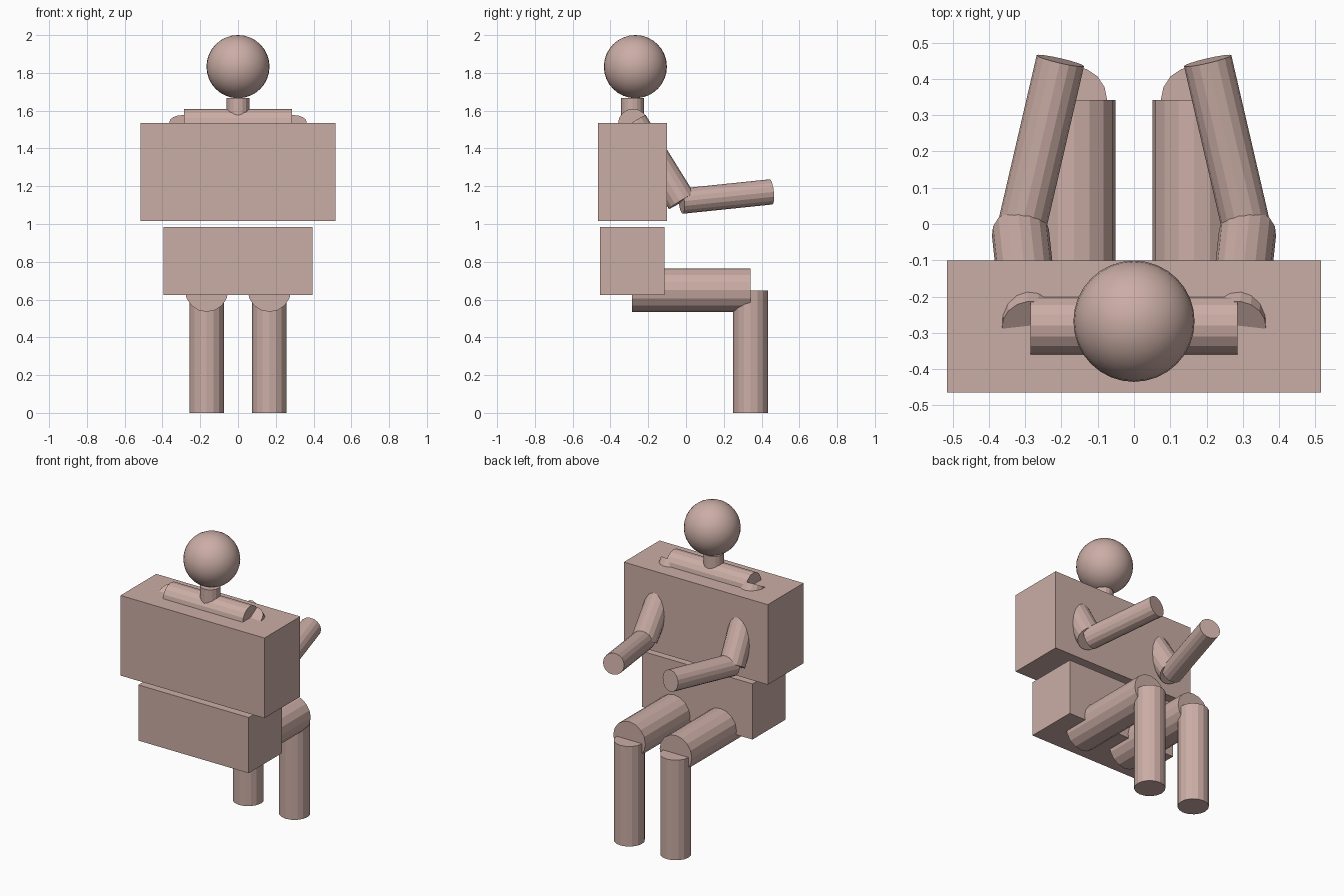
import bpy
from mathutils import Vector

if "Cube" in bpy.data.objects:
    bpy.data.objects.remove(bpy.data.objects["Cube"], do_unlink=True)

# Single skin-clay colour
clay = bpy.data.materials.new("dusty_pink_clay")
clay.use_nodes = True
colour = (0.60, 0.42, 0.38, 1.0)
clay.diffuse_color = colour
bsdf = next(n for n in clay.node_tree.nodes if n.type == 'BSDF_PRINCIPLED')
bsdf.inputs["Base Color"].default_value = colour


def finish(name):
    ob = bpy.context.object
    ob.name = name
    ob.data.name = name
    ob.data.materials.clear()
    ob.data.materials.append(clay)
    return ob


def box(name, low, high):
    low, high = Vector(low), Vector(high)
    bpy.ops.mesh.primitive_cube_add(size=1, location=(low + high) / 2)
    bpy.context.object.scale = high - low
    bpy.ops.object.transform_apply(location=False, rotation=False, scale=True)
    return finish(name)


def rod(name, start, end, radius, sides=16):
    """Capped cylinder running from start to end."""
    start, end = Vector(start), Vector(end)
    axis = end - start
    bpy.ops.mesh.primitive_cylinder_add(vertices=sides, radius=radius, depth=axis.length,
                                        location=(start + end) / 2)
    ob = bpy.context.object
    ob.rotation_mode = 'QUATERNION'
    ob.rotation_quaternion = axis.to_track_quat('Z', 'Y')
    return finish(name)


# Trunk blocks
box("chest", (-0.515, -0.465, 1.017), (0.515, -0.10, 1.535))
box("pelvis", (-0.395, -0.455, 0.625), (0.395, -0.115, 0.985))

# Shoulder bar, neck and head
rod("shoulder_bar", (-0.285, -0.28, 1.53), (0.285, -0.28, 1.53), 0.08)
rod("neck", (0, -0.283, 1.53), (0, -0.283, 1.667), 0.061)
bpy.ops.mesh.primitive_uv_sphere_add(segments=32, ring_count=16, radius=0.167,
                                     location=(0, -0.268, 1.833))
finish("head")
bpy.ops.object.shade_smooth()

# Arms and legs, one set per side, posed seated
for side, s in (("left", 1), ("right", -1)):
    shoulder = (s * 0.285, -0.28, 1.535)
    elbow = (s * 0.313, -0.024, 1.121)
    wrist = (s * 0.203, 0.45, 1.17)
    hip = (s * 0.166, -0.285, 0.65)
    knee = (s * 0.166, 0.342, 0.65)
    foot = (s * 0.166, 0.342, 0.0)
    rod(side + "_upper_arm", shoulder, elbow, 0.079)
    rod(side + "_forearm", elbow, wrist, 0.067)
    rod(side + "_thigh", hip, knee, 0.115)
    rod(side + "_shin", (knee[0], knee[1], 0.647), foot, 0.092)
